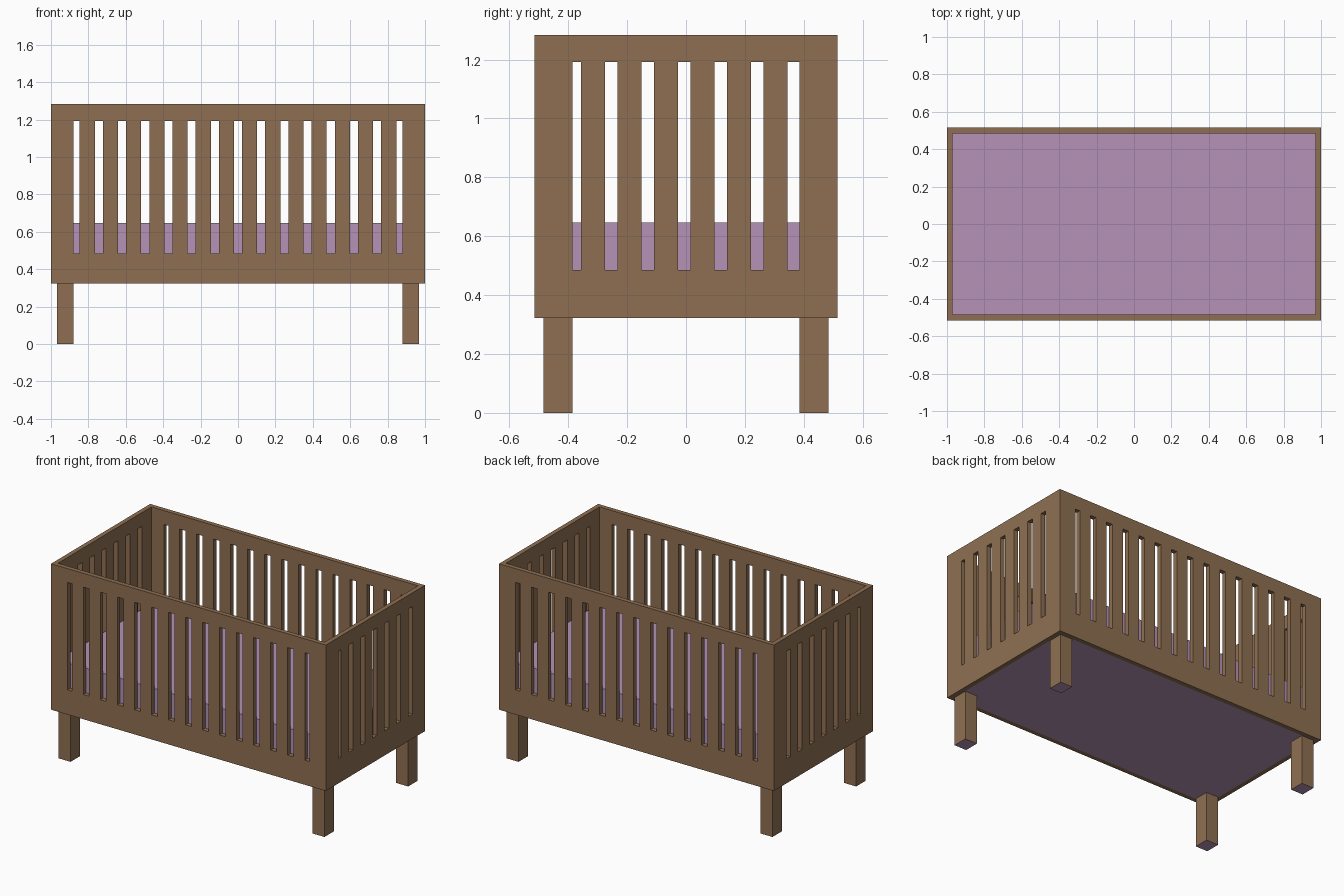
import bpy, bmesh
from math import pi

if "Cube" in bpy.data.objects:
    bpy.data.objects.remove(bpy.data.objects["Cube"])

# Main dimensions
HX, HY, T = 1.0, 0.515, 0.03
Z0, Z1, Z2, Z3 = 0.323, 0.485, 1.192, 1.283   # panel bottom, slot bottom, slot top, panel top
PITCH, SLAT = 0.124, 0.081


def material(name, color):
    m = bpy.data.materials.new(name)
    m.diffuse_color = color
    m.use_nodes = True
    m.node_tree.nodes["Principled BSDF"].inputs["Base Color"].default_value = m.diffuse_color
    return m


wood = material("brown_wood", (0.274, 0.159, 0.083, 1))
fabric = material("purple_fabric", (0.459, 0.289, 0.473, 1))


def add_object(name, bm, *mats):
    me = bpy.data.meshes.new(name)
    bm.to_mesh(me)
    bm.free()
    for m in mats:
        me.materials.append(m)
    ob = bpy.data.objects.new(name, me)
    bpy.context.collection.objects.link(ob)
    return ob


def box(name, lo, hi, *mats):
    bm = bmesh.new()
    bmesh.ops.create_cube(bm, size=1)
    for v in bm.verts:
        v.co = [lo[i] + (v.co[i] + 0.5) * (hi[i] - lo[i]) for i in range(3)]
    if len(mats) > 1:   # second material goes on the underside
        bm.normal_update()
        for f in bm.faces:
            f.material_index = int(f.normal.z < -0.5)
    return add_object(name, bm, *mats)


def slotted_panel(name, half, post, slats, location, turn, shift=0):
    """Flat frame with evenly spaced slots, thickened by a solidify modifier."""
    cuts = [-half, -post]
    for i in range(slats):
        c = (i - (slats - 1) / 2) * PITCH + shift
        cuts += [c - SLAT / 2, c + SLAT / 2]
    cuts += [post, half]
    rows = [Z0, Z1, Z2, Z3]
    bm = bmesh.new()
    grid = [[bm.verts.new((x, 0, z)) for x in cuts] for z in rows]
    for r in range(3):
        for c in range(len(cuts) - 1):
            if r == 1 and c % 2 == 1:   # open slot
                continue
            bm.faces.new((grid[r][c], grid[r][c + 1], grid[r + 1][c + 1], grid[r + 1][c]))
    ob = add_object(name, bm, wood)
    ob.location = location
    ob.rotation_euler.z = turn
    mod = ob.modifiers.new("thickness", 'SOLIDIFY')
    mod.thickness = T
    mod.offset = 0
    return ob


# Long front and back panels, short end panels fitted between them
for name, s in (("front_panel", -1), ("back_panel", 1)):
    slotted_panel(name, HX, 0.88, 14, (0, s * (HY - T / 2), 0), 0)
for name, s in (("left_panel", -1), ("right_panel", 1)):
    slotted_panel(name, HY - T, 0.385, 6, (s * (HX - T / 2), 0, 0), pi / 2, -0.006)

# Mattress filling the frame
box("mattress", (-HX + T, -HY + T, Z0), (HX - T, HY - T, 0.647), fabric)

# Four legs with coloured undersides
for xn, sx in (("left", -1), ("right", 1)):
    for yn, sy in (("front", -1), ("back", 1)):
        xs = sorted((sx * 0.88, sx * 0.968))
        ys = sorted((sy * 0.386, sy * 0.484))
        box(f"{yn}_{xn}_leg", (xs[0], ys[0], 0), (xs[1], ys[1], Z0), wood, fabric)
